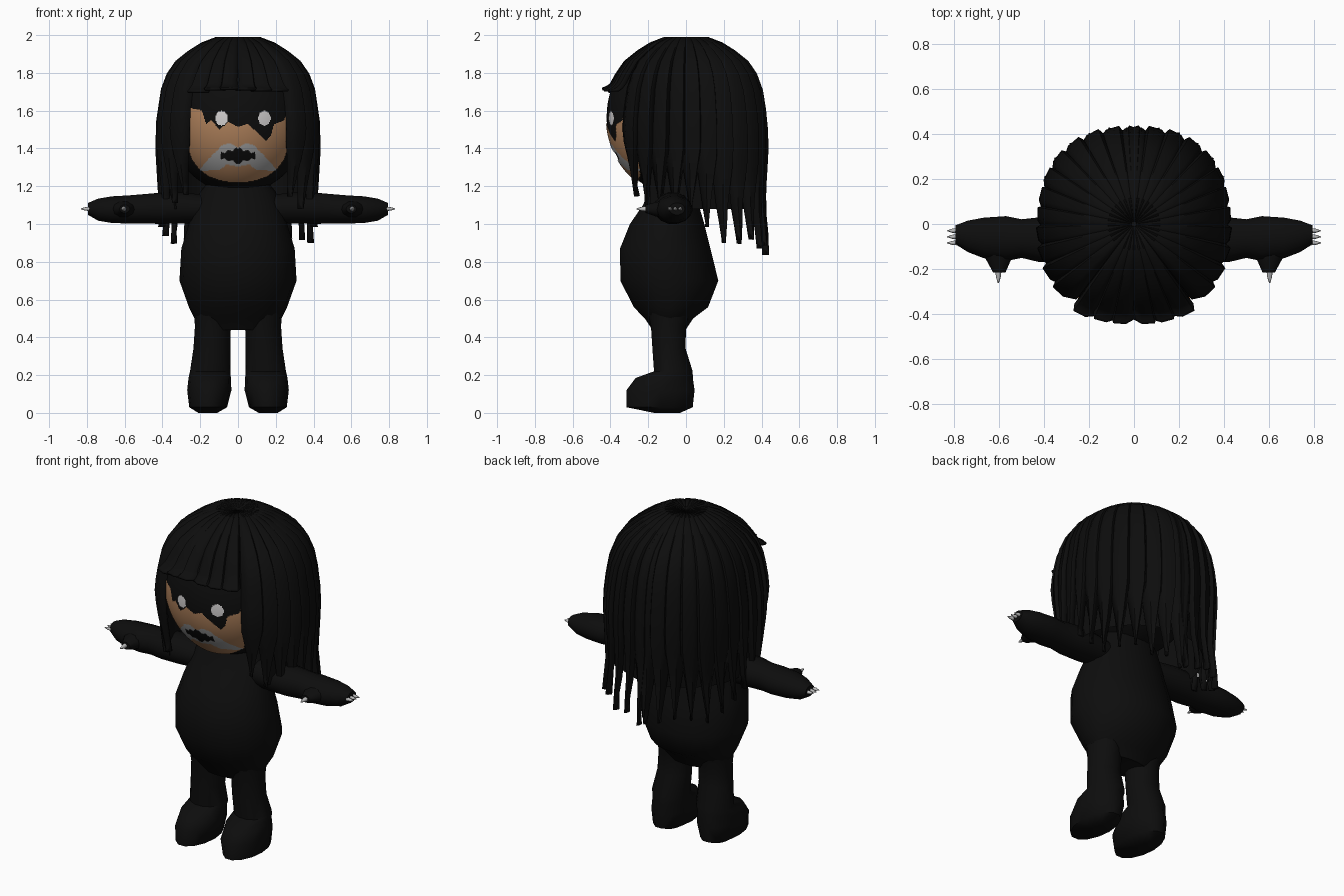
import bpy, bmesh, random
from math import sin, cos, pi, radians, sqrt

random.seed(4)
if "Cube" in bpy.data.objects:
    bpy.data.objects.remove(bpy.data.objects["Cube"])


def material(name, r, g, b):
    m = bpy.data.materials.new(name)
    m.use_nodes = True
    m.diffuse_color = (r, g, b, 1)
    bsdf = m.node_tree.nodes["Principled BSDF"]
    bsdf.inputs["Base Color"].default_value = (r, g, b, 1)
    bsdf.inputs["Roughness"].default_value = 0.9
    return m


BLACK = material("black", .004, .004, .004)
SKIN = material("tan skin", .45, .23, .11)
GREY = material("moustache grey", .38, .38, .38)
EYE = material("eye white", .66, .64, .64)
CLAW = material("claw grey", .5, .5, .5)


def finish(name, bm, mats, angle=50, mirror=False):
    """Turn a bmesh into a shaded object, optionally mirrored across x."""
    bmesh.ops.recalc_face_normals(bm, faces=bm.faces)
    mesh = bpy.data.meshes.new(name)
    bm.to_mesh(mesh)
    bm.free()
    for m in mats:
        mesh.materials.append(m)
    ob = bpy.data.objects.new(name, mesh)
    bpy.context.collection.objects.link(ob)
    if mirror:
        ob.modifiers.new("Mirror", "MIRROR")
    bpy.ops.object.select_all(action="DESELECT")
    ob.select_set(True)
    bpy.context.view_layer.objects.active = ob
    bpy.ops.object.shade_smooth_by_angle(angle=radians(angle))
    return ob


PLACE = {"x": lambda p, a, b: (p, a, b),
         "y": lambda p, a, b: (a, p, b),
         "z": lambda p, a, b: (a, b, p)}


def loft(name, axis, rings, mat=BLACK, sides=14, mirror=True):
    """Rings are (position, centre 1, centre 2, radius 1, radius 2)."""
    bm = bmesh.new()
    loops = []
    for p, c1, c2, r1, r2 in rings:
        loops.append([bm.verts.new(PLACE[axis](
            p, c1 + r1 * cos(2 * pi * i / sides), c2 + r2 * sin(2 * pi * i / sides)))
            for i in range(sides)])
    for lo, hi in zip(loops, loops[1:]):
        for i in range(sides):
            j = (i + 1) % sides
            bm.faces.new((lo[i], lo[j], hi[j], hi[i]))
    bm.faces.new(loops[0])
    bm.faces.new(loops[-1])
    return finish(name, bm, [mat], mirror=mirror)


def lerp_table(table, t):
    """Piecewise linear lookup in a list of (key, value)."""
    if t <= table[0][0]:
        return table[0][1]
    for (a, va), (b, vb) in zip(table, table[1:]):
        if t <= b:
            return va + (vb - va) * (t - a) / (b - a)
    return table[-1][1]


# Body, legs with feet, arms and thumbs
loft("body", "z", [(.44, 0, -.09, .16, .09), (.5, 0, -.09, .23, .13), (.56, 0, -.08, .26, .2),
                   (.7, 0, -.088, .31, .263), (.87, 0, -.11, .3, .243), (1.0, 0, -.1, .26, .2),
                   (1.1, 0, -.08, .23, .15), (1.17, 0, -.07, .2, .13), (1.27, 0, -.06, .12, .1)],
     mirror=False, sides=18)
loft("leg", "z", [(0, .16, -.1, .05, .07), (.03, .158, -.14, .1, .18), (.12, .152, -.135, .117, .185),
                  (.185, .15, -.115, .112, .155), (.22, .147, -.067, .107, .105),
                  (.34, .138, -.09, .098, .09), (.46, .133, -.093, .095, .095),
                  (.56, .135, -.09, .1, .12)])
loft("arm", "x", [(.12, -.07, 1.08, .08, .07), (.3, -.07, 1.085, .1, .085), (.42, -.07, 1.083, .1, .084),
                  (.5, -.065, 1.08, .086, .08), (.57, -.065, 1.077, .1, .077),
                  (.67, -.062, 1.076, .09, .072), (.74, -.055, 1.076, .07, .06),
                  (.795, -.048, 1.08, .042, .032)])
loft("thumb", "y", [(-.1, .61, 1.078, .08, .05), (-.16, .603, 1.078, .055, .04),
                    (-.215, .6, 1.08, .028, .022)], sides=10)

# Claws: one on the thumb, three on the fingertips
loft("thumb_claw", "y", [(-.205, .604, 1.08, .014, .014), (-.235, .604, 1.08, .011, .011),
                         (-.262, .604, 1.08, .003, .003)], CLAW, 8)
for k in range(3):
    y = -.03 - .027 * k
    loft("finger_claw", "x", [(.785, y, 1.08, .011, .011), (.81, y, 1.08, .009, .009),
                              (.832, y, 1.08, .002, .002)], CLAW, 8)

# Head
HX, HY, HZ, CY, CZ = .375, .37, .42, -.05, 1.57
bm = bmesh.new()
bmesh.ops.create_uvsphere(bm, u_segments=48, v_segments=32, radius=1)
for v in bm.verts:
    v.co = (v.co.x * HX, CY + v.co.y * HY, CZ + v.co.z * HZ * .97)
finish("head", bm, [BLACK])

# Painted face: a thin curved plate coloured by position
FRINGE = [(-.27, 1.62), (-.19, 1.6), (-.17, 1.53), (-.14, 1.55), (-.1, 1.5), (-.05, 1.54), (0, 1.515),
          (.05, 1.53), (.12, 1.47), (.15, 1.44), (.175, 1.47), (.19, 1.53), (.24, 1.545), (.27, 1.6)]
LIP_TOP = [(0, 1.405), (.04, 1.425), (.08, 1.42), (.12, 1.38), (.16, 1.34), (.21, 1.28)]
LIP_LOW = [(0, 1.305), (.06, 1.315), (.1, 1.285), (.21, 1.28)]


def face_paint(x, z):
    """Index of the face colour, or None where the black head shows."""
    ax = abs(x)
    for ex in (-.087, .14):
        if (x - ex) ** 2 + ((z - 1.56) * .9) ** 2 < .034 ** 2:
            return 2
    if z > lerp_table(FRINGE, x) or (ax / .275) ** 2.4 + (abs(z - 1.5) / .28) ** 2.4 > 1:
        return None
    if ax < .09 and abs(z - 1.362) < .038 * (1 - ax / .12) + .006 * sin(ax * 160):
        return None
    if ax < .21 and lerp_table(LIP_LOW, ax) < z < lerp_table(LIP_TOP, ax):
        return 1
    return 0


bm = bmesh.new()
bmesh.ops.create_grid(bm, x_segments=120, y_segments=96, size=.3)
for v in bm.verts:
    v.co.y = 1.44 + v.co.y * .8
hidden = []
for f in bm.faces:
    c = f.calc_center_median()
    paint = face_paint(c.x, c.y)
    if paint is None:
        hidden.append(f)
    else:
        f.material_index = paint
bmesh.ops.delete(bm, geom=hidden, context="FACES")
for v in bm.verts:
    x, z = v.co.x, v.co.y
    depth = sqrt(max(0, 1 - (x / HX) ** 2 - ((z - CZ) / HZ) ** 2))
    v.co = (x, CY - depth * HY - .005, z)
face = finish("painted_face", bm, [SKIN, GREY, EYE])

# Hair: overlapping pointed locks falling from the crown
PROFILE = [(.8, .425), (.95, .42), (1.1, .405), (1.4, .42), (1.55, .415), (1.75, .385),
           (1.85, .335), (1.95, .215), (2.0, .09)]
HEM = [(0, 1.72), (34, 1.7), (38, 1.12), (60, 1.06), (92, 1.02), (108, .92), (120, .88), (150, .87), (180, .82)]


def hair_lock(bm, angle, width, tip):
    """One tapered, ridged lock; angle is measured from the front in degrees."""
    rows = []
    a = abs(angle)
    steps = 14
    for s in range(steps + 1):
        t = s / steps
        if t < .4:                      # follow the dome by radius, then fall
            z = 2.0 - (2.0 - max(1.75, tip + .01)) * (t / .4) ** 1.8
        else:
            top = max(1.75, tip + .01)
            z = top + (tip - top) * (t - .4) / .6
        r = lerp_table(PROFILE, z)
        if s == 0:
            r, z = .012, 1.983
        if a < 35:                      # fringe stands slightly proud
            r += .045 * t ** 3
        elif a < 75 and z < 1.5:        # front locks tuck in beneath the jaw
            r -= (1.5 - z) * .16 * (75 - a) / 35
        if s:
            r *= 1 + .06 * sin(radians(2 * angle)) ** 2 * min(1, t * 2)
        taper = 1 if a < 35 else min(1, (1 - t) * 3.2 + .04)
        row = []
        for off, lift in ((-.62, -.018), (-.1, .012), (.45, .016), (.6, -.012)):
            ang = radians(angle + off * width * taper)
            rr = r + lift * min(1, t * 2.5)
            row.append(bm.verts.new((rr * sin(ang), -rr * cos(ang), z)))
        rows.append(row)
    for up, low in zip(rows, rows[1:]):
        for i in range(3):
            bm.faces.new((up[i], low[i], low[i + 1], up[i + 1]))


def hair(name, angles, width, jitter):
    bm = bmesh.new()
    for a in angles:
        for side in (-1, 1):
            hair_lock(bm, a * side, width * side, lerp_table(HEM, a) + random.uniform(0, jitter))
    ob = finish(name, bm, [BLACK], angle=35)
    ob.modifiers.new("Thickness", "SOLIDIFY").thickness = .012


hair("fringe", [6, 17, 29], 13, .02)
hair("long_hair", [46 + 11.9 * k for k in range(12)], 14, .06)

# Smooth under-layer of hair closing the gaps between the locks
bm = bmesh.new()
rows = []
for z in (1.08, 1.25, 1.4, 1.6, 1.75, 1.85, 1.94):
    r = lerp_table(PROFILE, z) - .03
    rows.append([bm.verts.new((r * sin(radians(d)), -r * cos(radians(d)), z)) for d in range(60, 301, 10)])
for low, up in zip(rows, rows[1:]):
    for i in range(len(low) - 1):
        bm.faces.new((low[i], low[i + 1], up[i + 1], up[i]))
finish("hair_under_layer", bm, [BLACK])
